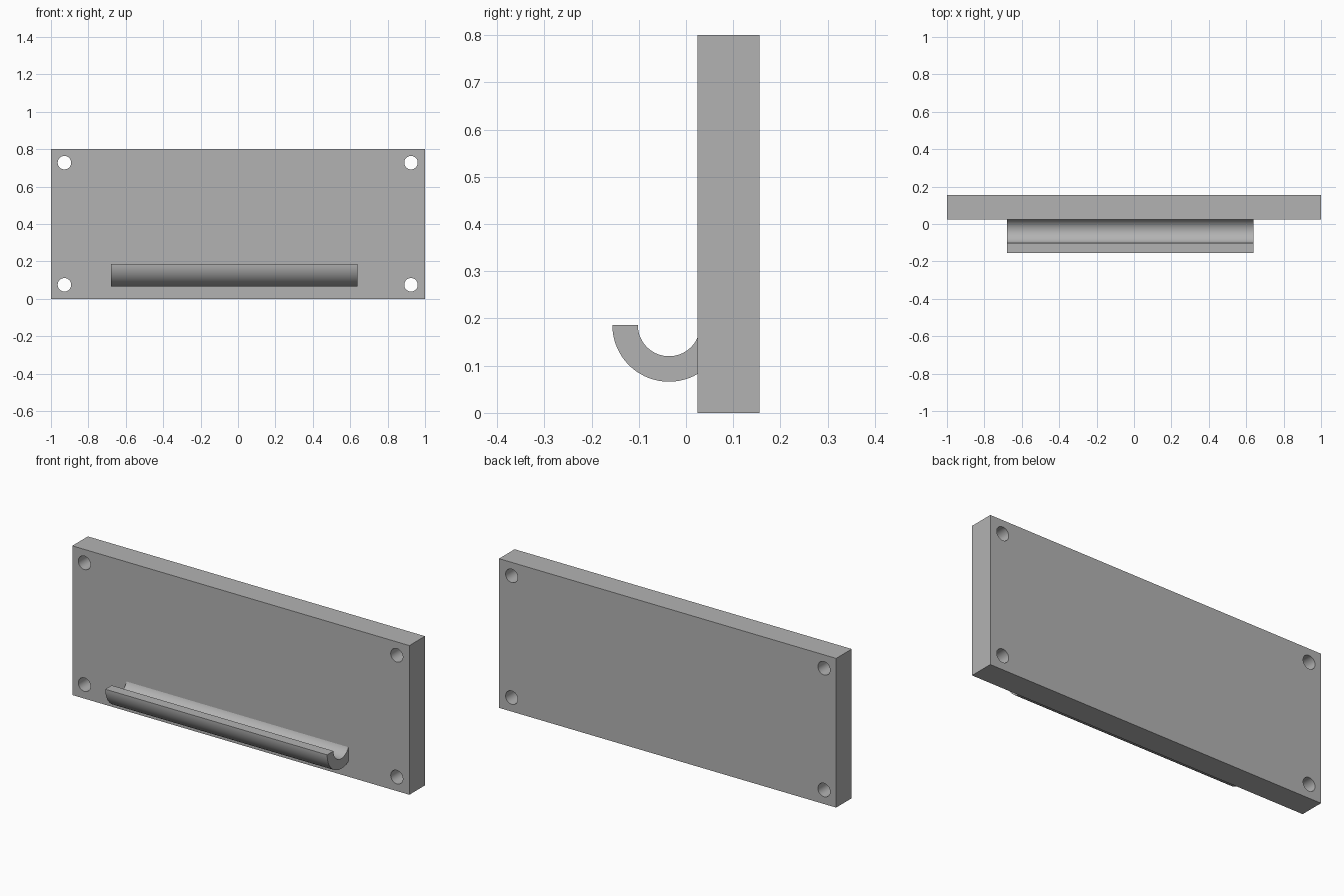
import bpy
import bmesh
from math import cos, sin, radians

cube = bpy.data.objects.get("Cube")
if cube:
    bpy.data.objects.remove(cube, do_unlink=True)

grey = bpy.data.materials.new("plain grey")
grey.use_nodes = True
colour = (0.45, 0.45, 0.45, 1)
grey.diffuse_color = colour
grey.node_tree.nodes["Principled BSDF"].inputs["Base Color"].default_value = colour


def activate(obj):
    bpy.ops.object.select_all(action="DESELECT")
    obj.select_set(True)
    bpy.context.view_layer.objects.active = obj


def smooth(obj):
    activate(obj)
    bpy.ops.object.shade_smooth_by_angle(angle=radians(30))


def extrude_profile(name, profile, x0, x1):
    """Sweep a closed (y, z) profile along x."""
    bm = bmesh.new()
    face = bm.faces.new([bm.verts.new((x0, y, z)) for y, z in profile])
    swept = bmesh.ops.extrude_face_region(bm, geom=[face])["geom"]
    verts = [g for g in swept if isinstance(g, bmesh.types.BMVert)]
    bmesh.ops.translate(bm, verts=verts, vec=(x1 - x0, 0, 0))
    bmesh.ops.recalc_face_normals(bm, faces=bm.faces)
    mesh = bpy.data.meshes.new(name)
    bm.to_mesh(mesh)
    bm.free()
    obj = bpy.data.objects.new(name, mesh)
    bpy.context.collection.objects.link(obj)
    mesh.materials.append(grey)
    return obj


# Backing plate
front, back, height = 0.024, 0.156, 0.8
plate = extrude_profile(
    "back_plate", [(front, 0), (back, 0), (back, height), (front, height)], -1, 1)

# Screw holes through the four corners
for x in (-0.928, 0.925):
    for z in (0.075, 0.728):
        bpy.ops.mesh.primitive_cylinder_add(
            vertices=48, radius=0.036, depth=0.4,
            location=(x, (front + back) / 2, z), rotation=(radians(90), 0, 0))
        cutter = bpy.context.object
        cutter.name = "screw_hole_cutter"
        cutter.hide_render = True
        cutter.data.materials.append(grey)
        activate(plate)
        hole = plate.modifiers.new("screw_hole", "BOOLEAN")
        hole.operation = "DIFFERENCE"
        hole.solver = "EXACT"
        hole.object = cutter
        bpy.ops.object.modifier_apply(modifier=hole.name)
        bpy.data.objects.remove(cutter, do_unlink=True)
smooth(plate)

# Curved lip, its rear end sunk into the plate
centre_y, centre_z = -0.036, 0.186
steps = 40
angles = [radians(180 + 160 * i / steps) for i in range(steps + 1)]


def arc(radius):
    return [(centre_y + radius * cos(a), centre_z + radius * sin(a)) for a in angles]


lip = extrude_profile("curved_lip", arc(0.12) + arc(0.066)[::-1], -0.678, 0.638)
smooth(lip)
